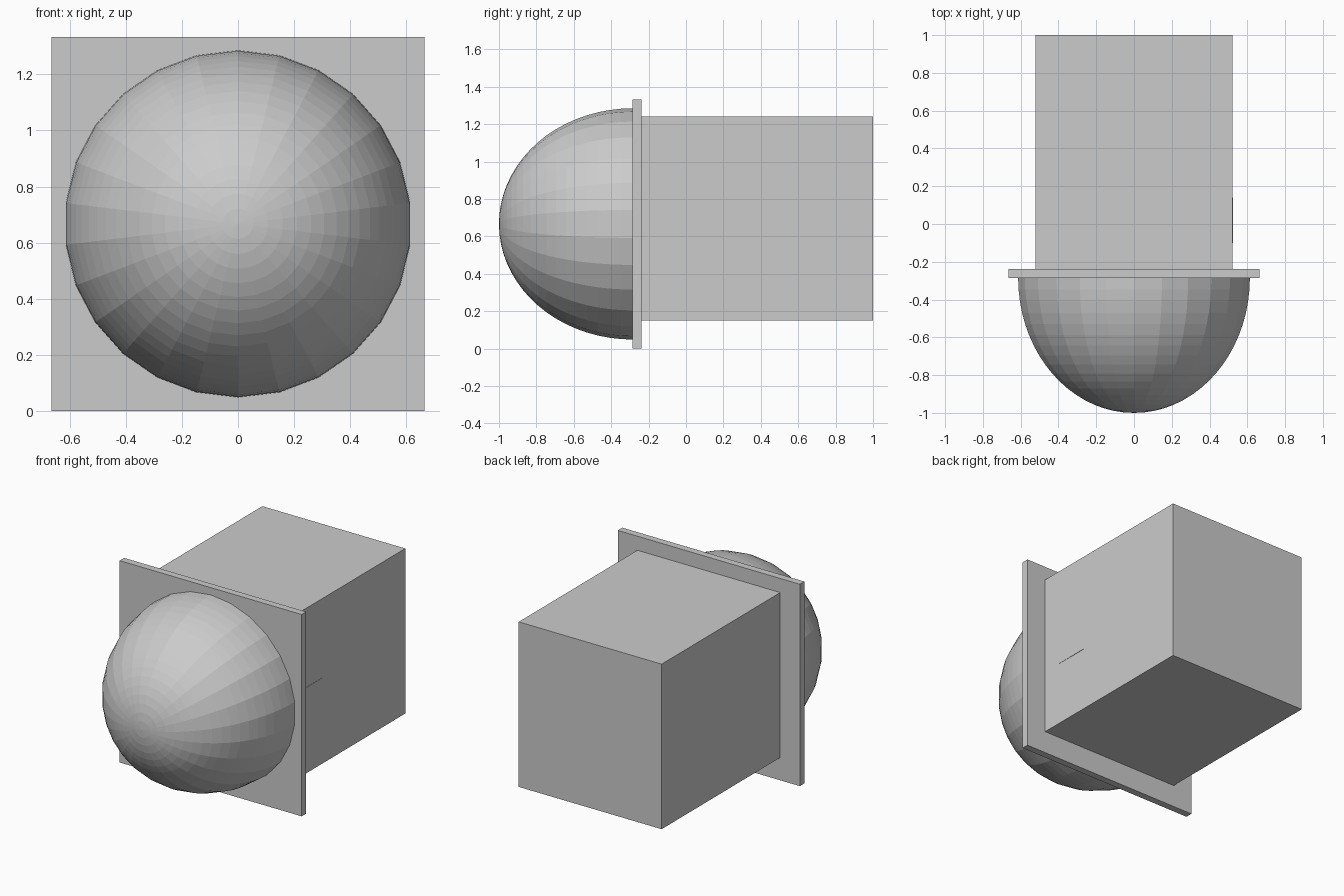
import bpy, bmesh
from math import sin, cos, pi

if "Cube" in bpy.data.objects:
    bpy.data.objects.remove(bpy.data.objects["Cube"])

CZ = 0.667  # shared centre height


def box(name, lo, hi):
    bm = bmesh.new()
    bmesh.ops.create_cube(bm, size=1)
    for v in bm.verts:
        v.co = [(a + b) / 2 + c * (b - a) for a, b, c in zip(lo, hi, v.co)]
    add(name, bm)


def add(name, bm):
    bmesh.ops.recalc_face_normals(bm, faces=bm.faces)
    mesh = bpy.data.meshes.new(name)
    bm.to_mesh(mesh)
    bm.free()
    obj = bpy.data.objects.new(name, mesh)
    bpy.context.collection.objects.link(obj)


def dome(name, radius, depth, base_y, segments, rings):
    # Quarter-ellipse profile spun around the y axis
    bm = bmesh.new()
    pts = []
    for i in range(rings + 1):
        a = pi / 2 * i / rings
        pts.append(bm.verts.new((0, base_y - depth * cos(a), CZ + radius * sin(a))))
    edges = [bm.edges.new(p) for p in zip(pts, pts[1:])]
    bmesh.ops.spin(bm, geom=pts + edges, cent=(0, 0, CZ), axis=(0, 1, 0),
                   angle=2 * pi, steps=segments)
    bmesh.ops.remove_doubles(bm, verts=bm.verts, dist=1e-4)
    add(name, bm)


# Main housing and front flange
box("housing", (-0.522, -0.24, 0.15), (0.522, 1.0, 1.24))
box("front_plate", (-0.665, -0.285, 0.0), (0.665, -0.238, 1.333))

# Small flush panel on the right side
box("side_panel", (0.50, -0.10, 0.577), (0.524, 0.14, 0.717))

# Faceted front dome
dome("dome", 0.618, 0.715, -0.285, 26, 18)
